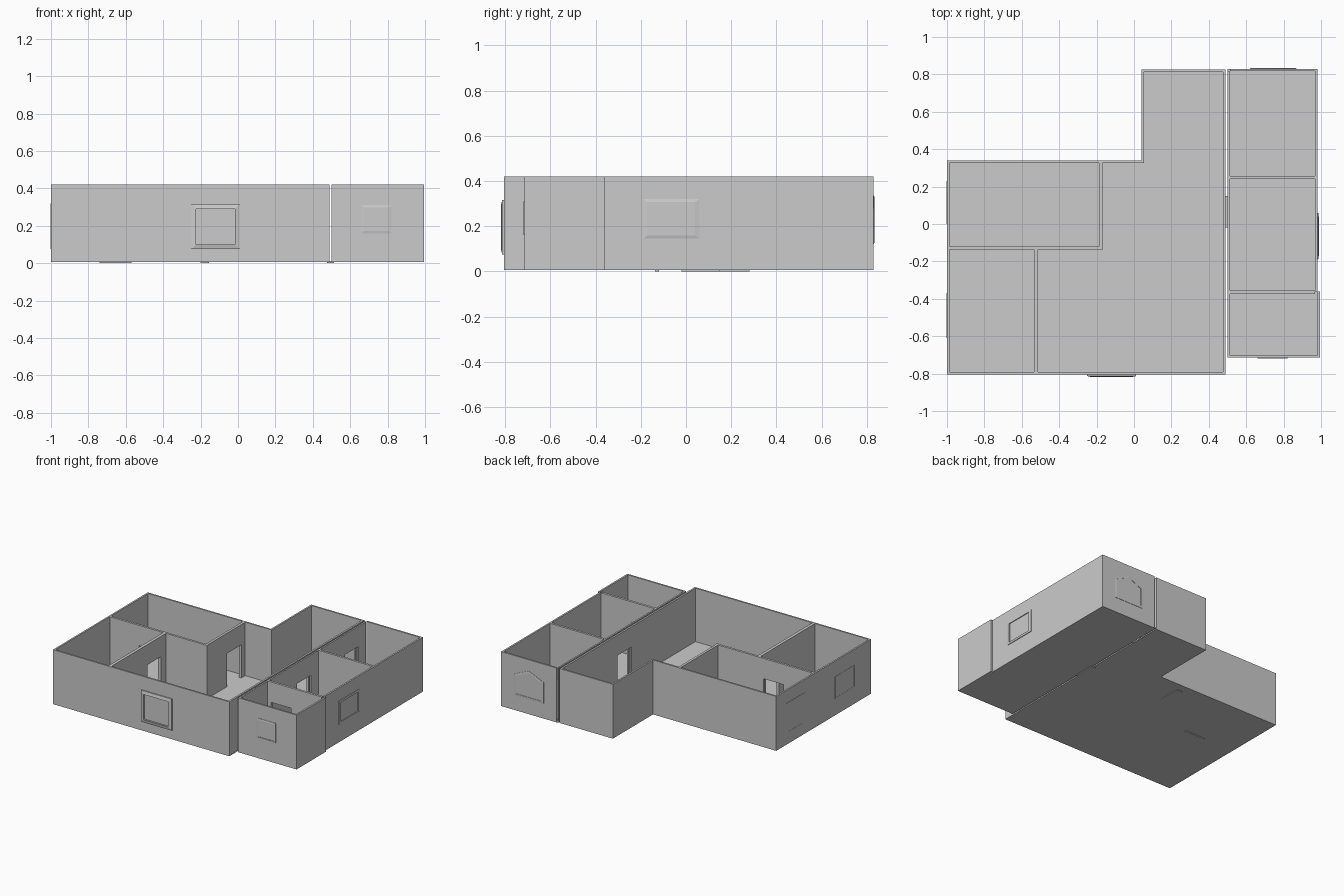
import bpy, bmesh

if "Cube" in bpy.data.objects:
    bpy.data.objects.remove(bpy.data.objects["Cube"])

TOP, BASE, DOOR_TOP, T = 0.42, 0.005, 0.265, 0.013


def finish(name, bm):
    bmesh.ops.recalc_face_normals(bm, faces=bm.faces)
    me = bpy.data.meshes.new(name)
    bm.to_mesh(me)
    bm.free()
    ob = bpy.data.objects.new(name, me)
    bpy.context.collection.objects.link(ob)
    return ob


def add_box(bm, x0, x1, y0, y1, z0, z1):
    vs = bmesh.ops.create_cube(bm, size=1)["verts"]
    for v in vs:
        v.co = ((x0 + x1) / 2 + v.co.x * (x1 - x0),
                (y0 + y1) / 2 + v.co.y * (y1 - y0),
                (z0 + z1) / 2 + v.co.z * (z1 - z0))


def wall(name, x0, x1, y0, y1, door=None):
    """Straight wall; door = (start, end) along its long axis."""
    bm = bmesh.new()
    along_x = (x1 - x0) > (y1 - y0)
    a, b = (x0, x1) if along_x else (y0, y1)
    parts = [(a, b, BASE, TOP)]
    if door:
        parts = [(a, door[0], BASE, TOP), (door[1], b, BASE, TOP),
                 (door[0], door[1], DOOR_TOP, TOP)]
    for s, e, z0, z1 in parts:
        if along_x:
            add_box(bm, s, e, y0, y1, z0, z1)
        else:
            add_box(bm, x0, x1, s, e, z0, z1)
    finish(name, bm)


def box(name, *dims):
    bm = bmesh.new()
    add_box(bm, *dims)
    finish(name, bm)


def window(name, axis, pos, sign, outline, frame=0.022, depth=0.008):
    """Framed pane on a wall face; outline is (along, z) points."""
    bm = bmesh.new()
    cu = sum(p[0] for p in outline) / len(outline)
    cz = sum(p[1] for p in outline) / len(outline)

    def co(u, z, d):
        p = pos + sign * d
        return (p, u, z) if axis == 'x' else (u, p, z)
    half = max(p[0] for p in outline) - cu
    k = 1 - frame / half
    inner = [(cu + (u - cu) * k, cz + (z - cz) * k) for u, z in outline]
    rings = [(outline, 0), (outline, depth * 0.6), (inner, depth), (inner, 0.002)]
    vr = [[bm.verts.new(co(u, z, d)) for u, z in pts] for pts, d in rings]
    n = len(outline)
    for r, q in zip(vr, vr[1:]):
        for i in range(n):
            j = (i + 1) % n
            bm.faces.new((r[i], r[j], q[j], q[i]))
    bm.faces.new(vr[-1])
    bm.faces.new(vr[0])
    finish(name, bm)


def rect(u0, u1, z0, z1):
    return [(u0, z0), (u1, z0), (u1, z1), (u0, z1)]


# Room floors
floors = {
    "front_left": (-1, -0.52, -0.805, -0.13),
    "living": (-0.52, 0.49, -0.805, -0.13),
    "back_left": (-1, -0.175, -0.13, 0.34),
    "hall": (-0.175, 0.49, -0.13, 0.335),
    "back_middle": (0.04, 0.49, 0.335, 0.825),
    "back_right": (0.50, 0.98, 0.25, 0.83),
    "middle_right": (0.50, 0.98, -0.36, 0.25),
    "front_right": (0.50, 0.995, -0.715, -0.36),
}
for n, d in floors.items():
    box(n + "_floor", *d, BASE, 0.012)

# Outer walls of the main block
wall("left_wall", -1, -1 + T, -0.805, 0.34)
wall("front_wall", -1 + T, 0.49, -0.805, -0.805 + T)
wall("back_left_wall", -1 + T, 0.04 + T, 0.34 - T, 0.34)
wall("back_middle_side_wall", 0.04, 0.04 + T, 0.34, 0.825)
wall("back_middle_wall", 0.04 + T, 0.49, 0.825 - T, 0.825)

# Long double wall between the main block and the right wing
for n, x0, x1 in (("spine_wall_left", 0.475, 0.489), ("spine_wall_right", 0.50, 0.512)):
    front = -0.792 if x0 < 0.49 else -0.715
    wall(n + "_front", x0, x1, front, 0.245, (-0.02, 0.15))
    wall(n + "_back", x0, x1, 0.245, 0.815, (0.56, 0.72))

# Outer walls of the right wing
wall("wing_back_wall", 0.512, 0.98, 0.83 - T, 0.83)
wall("wing_right_wall", 0.98 - T, 0.98, -0.36, 0.83 - T)
wall("wing_front_right_wall", 0.995 - T, 0.995, -0.715, -0.36)
wall("wing_front_wall", 0.512, 0.995 - T, -0.715, -0.715 + T)

# Partitions with doorways
wall("partition_front_left", -0.535, -0.512, -0.792, -0.137, (-0.36, -0.20))
wall("partition_back_left", -1 + T, -0.165, -0.137, -0.12, (-0.74, -0.57))
wall("partition_hall", -0.187, -0.168, -0.12, 0.327, (0.11, 0.28))
wall("partition_wing_back", 0.512, 0.967, 0.24, 0.257)
wall("partition_wing_front", 0.512, 0.967, -0.373, -0.355, (0.54, 0.71))

# Door sills showing just below the floor
box("hall_sill", -0.2, -0.155, 0.11, 0.28, 0, 0.012)
box("spine_sill", 0.475, 0.512, -0.02, 0.15, 0, 0.012)
box("left_sill", -0.74, -0.57, -0.137, -0.12, 0, 0.012)

# Windows
window("living_window", 'y', -0.805, -1, rect(-0.25, 0.01, 0.075, 0.315), 0.026, 0.014)
window("front_right_window", 'y', -0.715, -1, rect(0.66, 0.82, 0.16, 0.31), 0.012, 0.005)
window("right_window", 'x', 0.98, 1, rect(-0.19, 0.06, 0.145, 0.32), 0.02, 0.008)
window("front_left_window", 'x', -1, -1, rect(-0.61, -0.37, 0.13, 0.30), 0.012, 0.003)
window("back_left_window", 'x', -1, -1, rect(0.0, 0.23, 0.075, 0.32), 0.022, 0.003)
window("back_right_window", 'y', 0.83, 1,
       [(0.62, 0.12), (0.87, 0.12), (0.87, 0.28), (0.745, 0.335), (0.62, 0.28)], 0.018, 0.004)
